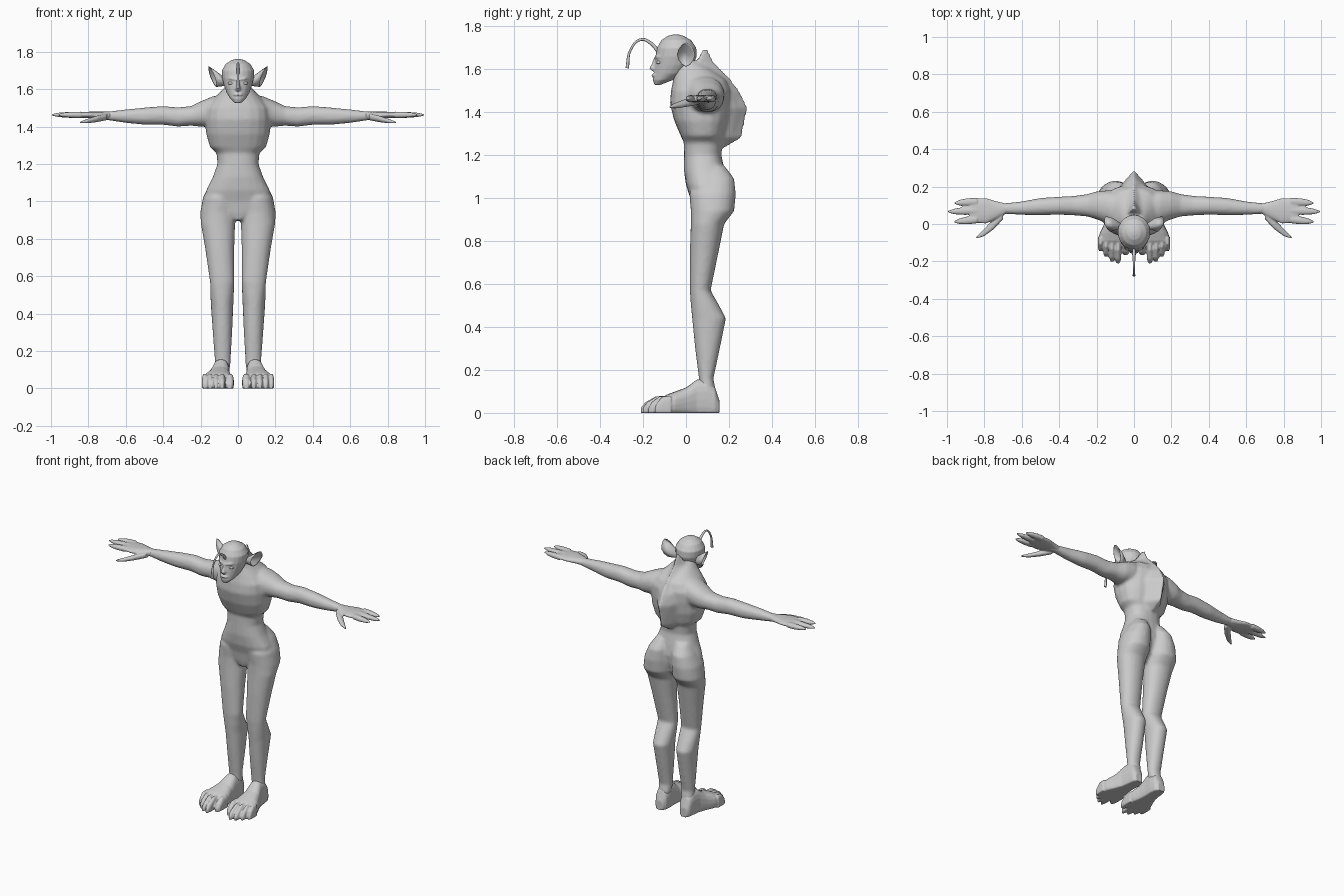
import bpy, bmesh
from math import cos, sin, pi, copysign
from mathutils import Vector

cube = bpy.data.objects.get("Cube")
if cube:
    bpy.data.objects.remove(cube)

skin = bpy.data.materials.new("grey skin")
skin.use_nodes = True
GREY = (0.6, 0.6, 0.6, 1)
skin.diffuse_color = GREY
skin.node_tree.nodes["Principled BSDF"].inputs["Base Color"].default_value = GREY


def oval(center, u, v, power=1.0, sides=20):
    """Closed ring around center, spanned by half axes u and v."""
    center, u, v = Vector(center), Vector(u), Vector(v)
    ring = []
    for i in range(sides):
        c, s = cos(2 * pi * i / sides), sin(2 * pi * i / sides)
        c, s = copysign(abs(c) ** power, c), copysign(abs(s) ** power, s)
        ring.append(center + u * c + v * s)
    return ring


def level(z, x, half_x, front, back, power=0.85):
    """Horizontal ring between a front and a back depth."""
    return oval((x, (front + back) / 2, z), (half_x, 0, 0), (0, (back - front) / 2, 0), power)


def across(x, y, half_y, low, high):
    """Ring facing sideways, for arms and fingers."""
    return oval((x, y, (low + high) / 2), (0, half_y, 0), (0, 0, (high - low) / 2), 0.9)


def along(y, x, half_x, high, low=0.0):
    """Ring facing forward, flattened on the ground, for feet and toes."""
    ring = oval((x, y, low + (high - low) * 0.4), (half_x, 0, 0), (0, 0, (high - low) * 0.6), 0.8)
    for p in ring:
        p.z = max(p.z, low)
    return ring


def loft(bm, rings, side=1):
    """Skin closed rings together and cap both ends."""
    loops = [[bm.verts.new((p.x * side, p.y, p.z)) for p in ring] for ring in rings]
    for a, b in zip(loops, loops[1:]):
        for i in range(len(a)):
            j = (i + 1) % len(a)
            bm.faces.new((a[i], a[j], b[j], b[i]))
    bm.faces.new(loops[0][::-1])
    bm.faces.new(loops[-1])


def finish(bm, name, voxel=0.0, rounds=0):
    """Turn the lofts into an object, fused into one skin when voxel is set."""
    bmesh.ops.recalc_face_normals(bm, faces=bm.faces)
    mesh = bpy.data.meshes.new(name)
    bm.to_mesh(mesh)
    bm.free()
    mesh.materials.append(skin)
    mesh.shade_smooth()
    obj = bpy.data.objects.new(name, mesh)
    bpy.context.collection.objects.link(obj)
    if voxel:
        fuse = obj.modifiers.new("fuse", 'REMESH')
        fuse.mode, fuse.voxel_size, fuse.use_smooth_shade = 'VOXEL', voxel, True
        soften = obj.modifiers.new("soften", 'SMOOTH')
        soften.factor, soften.iterations = 0.5, rounds
    return obj


SIDES = (("left", 1), ("right", -1))

# Torso, from crotch to neck
body = bmesh.new()
torso = [(.9, .03, .04, .12), (.94, .12, .03, .16), (1, .18, .02, .18), (1.06, .17, 0, .19),
         (1.13, .135, -.01, .18), (1.2, .11, -.01, .165), (1.26, .115, -.01, .17),
         (1.29, .15, -.025, .18), (1.36, .17, -.055, .2), (1.44, .175, -.075, .21),
         (1.5, .17, -.07, .21), (1.55, .13, -.06, .19), (1.6, .08, -.05, .12), (1.64, .05, -.05, .05)]
loft(body, [level(z, 0, w, f, b) for z, w, f, b in torso])

# Pointed ridge down the back
ridge = [(1.24, .04, .14, .19), (1.28, .08, .14, .258), (1.42, .11, .15, .288), (1.49, .11, .14, .255),
         (1.55, .09, .1, .21), (1.63, .045, .05, .13), (1.695, .01, .08, .1)]
loft(body, [[Vector(p) for p in ((-w, f, z), (w, f, z), (w * .45, f * .4 + b * .6, z), (0, b, z),
                                (-w * .45, f * .4 + b * .6, z))] for z, w, f, b in ridge])

# Legs with buttocks, and arms
leg = [(.1, .083, .042, .06, .14), (.16, .082, .043, .06, .128), (.3, .083, .052, .042, .158),
       (.44, .085, .06, .028, .187), (.5, .085, .063, .022, .155), (.57, .085, .065, .018, .115),
       (.75, .098, .078, .018, .152), (.88, .107, .092, .022, .178), (.94, .106, .096, .022, .225),
       (1.02, .098, .09, .015, .232), (1.09, .085, .07, .04, .225), (1.15, .07, .045, .08, .18)]
arm = [(.06, .08, .08, 1.42, 1.58), (.14, .09, .09, 1.4, 1.56), (.2, .1, .075, 1.4, 1.535),
       (.25, .1, .06, 1.405, 1.51), (.32, .098, .052, 1.4, 1.503), (.4, .098, .048, 1.41, 1.51),
       (.5, .093, .046, 1.41, 1.502), (.6, .085, .036, 1.42, 1.492), (.7, .082, .028, 1.435, 1.48),
       (.74, .08, .03, 1.44, 1.475)]
for name, side in SIDES:
    loft(body, [level(*r, power=.95) for r in leg], side)
    loft(body, [across(*r) for r in arm], side)
finish(body, "body", .01, 4)

# Hands: palm, three fingers and a thumb
palm = [(.68, .083, .026, 1.437, 1.48), (.73, .075, .045, 1.44, 1.48), (.79, .07, .068, 1.445, 1.48),
        (.85, .072, .066, 1.447, 1.478), (.88, .072, .055, 1.45, 1.475)]
thumb = [(.7, .05, .025, 1.435, 1.47), (.75, 0, .028, 1.425, 1.46), (.8, -.045, .02, 1.418, 1.443),
         (.845, -.075, .005, 1.418, 1.428)]
fingers = [(.12, .112, .96), (.072, .066, .995), (.024, .012, .96)]
for name, side in SIDES:
    hand = bmesh.new()
    loft(hand, [across(*r) for r in palm], side)
    loft(hand, [across(*r) for r in thumb], side)
    for root, tip, reach in fingers:
        shape = ((0, .02, .017), (.4, .021, .016), (.75, .016, .012), (1, .005, .005))
        loft(hand, [across(.84 + (reach - .84) * t, root + (tip - root) * t, w, 1.463 - h, 1.463 + h)
                    for t, w, h in shape], side)
    finish(hand, name + "_hand", .005, 2)

# Feet: heel to ball, then five toes
sole = [(.155, .09, .025, .06), (.135, .088, .04, .12), (.1, .088, .045, .16), (.05, .092, .048, .155),
        (0, .1, .06, .118), (-.05, .106, .078, .1), (-.09, .108, .085, .085), (-.11, .108, .08, .07)]
toes = [(.044, -.165, .022), (.085, -.21, .017), (.118, -.2, .016), (.149, -.175, .016), (.178, -.145, .015)]
for name, side in SIDES:
    foot = bmesh.new()
    loft(foot, [along(*r) for r in sole], side)
    for x, tip, w in toes:
        shape = ((0, 1, .08), (.5, 1, .078), (.85, .9, .05), (1, .5, .025))
        loft(foot, [along(-.07 + (tip + .07) * t, x, w * k, h) for t, k, h in shape], side)
    finish(foot, name + "_foot", .005, 2)

# Head with jaw, nose, brows and lips
head = bmesh.new()
skull = [(1.527, .018, -.147, -.12), (1.55, .042, -.155, -.06), (1.58, .06, -.15, 0), (1.62, .075, -.146, .035),
         (1.66, .085, -.142, .05), (1.7, .087, -.135, .048), (1.735, .066, -.115, .025),
         (1.755, .036, -.085, -.01), (1.762, .012, -.06, -.035)]
loft(head, [level(z, 0, w, f, b, 1) for z, w, f, b in skull])
nose = [(1.592, .014, -.16, -.12), (1.605, .016, -.17, -.12), (1.63, .009, -.157, -.12), (1.66, .006, -.147, -.12)]
loft(head, [level(z, 0, w, f, b) for z, w, f, b in nose])
loft(head, [level(z, 0, w, f, -.1) for z, w, f in ((1.563, .018, -.155), (1.57, .03, -.161), (1.577, .03, -.157))])
for name, side in SIDES:
    brow = [(.012, -.138, .01, 1.645, 1.658), (.04, -.128, .012, 1.65, 1.665), (.065, -.1, .008, 1.65, 1.66)]
    loft(head, [across(*r) for r in brow], side)
finish(head, "head", .005, 2)

# Eyes and cupped ears
for name, side in SIDES:
    eye = bmesh.new()
    bmesh.ops.create_uvsphere(eye, u_segments=12, v_segments=8, radius=.012)
    for v in eye.verts:
        v.co = Vector((v.co.x * 1.3 + .038 * side, v.co.y - .126, v.co.z * .7 + 1.632))
    finish(eye, name + "_eye")
    ear = bmesh.new()
    cup = [((.07, -.01, 1.645), .4), ((.1, 0, 1.655), .7), ((.137, 0, 1.668), 1), ((.134, -.003, 1.668), .9),
           ((.1, -.005, 1.658), .45)]
    loft(ear, [oval(c, Vector((.02, 0, .056)) * k, Vector((.012, .042, 0)) * k, 1.2, 12) for c, k in cup], side)
    finish(ear, name + "_ear")

# Antenna curling forward from the brow
curve = bpy.data.curves.new("antenna", 'CURVE')
curve.dimensions, curve.bevel_depth, curve.bevel_resolution = '3D', .009, 2
curve.use_fill_caps = True
path = curve.splines.new('BEZIER')
stalk = [(-.125, 1.675, 1), (-.16, 1.718, .9), (-.21, 1.738, .7), (-.258, 1.69, .6), (-.274, 1.605, .9)]
path.bezier_points.add(len(stalk) - 1)
for point, (y, z, size) in zip(path.bezier_points, stalk):
    point.co, point.radius = (0, y, z), size
    point.handle_left_type = point.handle_right_type = 'AUTO'
curve.materials.append(skin)
bpy.context.collection.objects.link(bpy.data.objects.new("antenna", curve))
